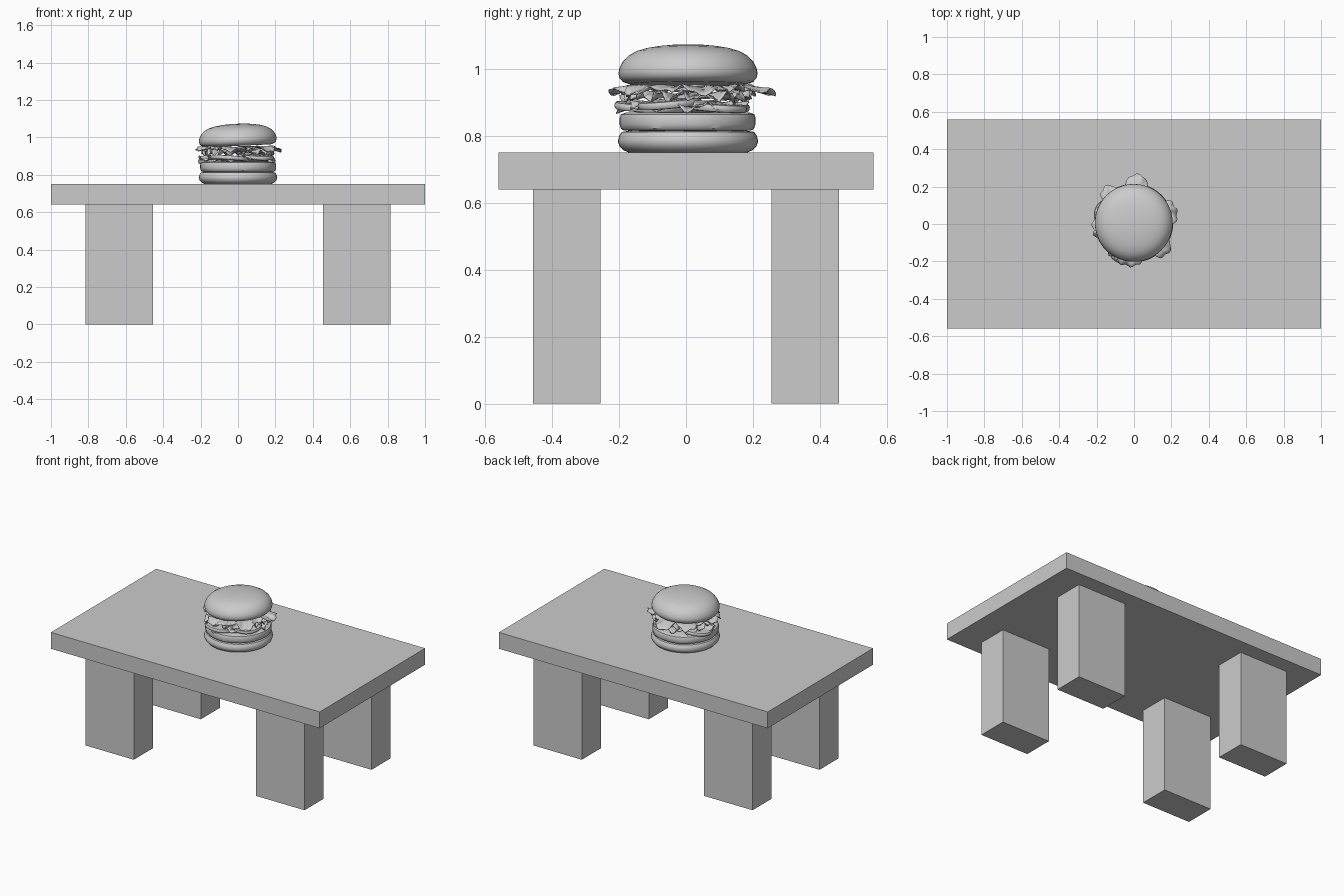
import bpy, bmesh, math
from math import sin, cos, pi, radians
from mathutils import Matrix

if "Cube" in bpy.data.objects:
    bpy.data.objects.remove(bpy.data.objects["Cube"])

CX, CY = 0.0, 0.006   # burger axis


def finish(name, bm, smooth=True):
    bmesh.ops.recalc_face_normals(bm, faces=bm.faces)
    me = bpy.data.meshes.new(name)
    bm.to_mesh(me)
    bm.free()
    ob = bpy.data.objects.new(name, me)
    bpy.context.collection.objects.link(ob)
    if smooth:
        bpy.ops.object.select_all(action='DESELECT')
        bpy.context.view_layer.objects.active = ob
        ob.select_set(True)
        bpy.ops.object.shade_smooth_by_angle(angle=radians(40))
    return ob


def box(name, x0, x1, y0, y1, z0, z1):
    bm = bmesh.new()
    m = Matrix.Translation(((x0 + x1) / 2, (y0 + y1) / 2, (z0 + z1) / 2))
    bmesh.ops.create_cube(bm, size=1, matrix=m @ Matrix.Diagonal((x1 - x0, y1 - y0, z1 - z0, 1)))
    return finish(name, bm, False)


def lathe(name, profile, loc, tilt=(0, 0), seg=48, wobble=0.0, lobes=5):
    """Turn an (r, z) profile about z; both ends are capped to the axis."""
    bm = bmesh.new()
    rings = []
    for r, z in profile:
        ring = []
        for i in range(seg):
            a = 2 * pi * i / seg
            k = 1 + wobble * sin(lobes * a + 20 * z)
            ring.append(bm.verts.new((r * k * cos(a), r * k * sin(a), z)))
        rings.append(ring)
    for a, b in zip(rings, rings[1:]):
        for i in range(seg):
            j = (i + 1) % seg
            bm.faces.new((a[i], a[j], b[j], b[i]))
    bm.faces.new(rings[0][::-1])
    bm.faces.new(rings[-1])
    ob = finish(name, bm)
    ob.location = loc
    ob.rotation_euler = (radians(tilt[0]), radians(tilt[1]), 0)
    return ob


def leaf(name, z, lobes, base, ruffle, freq, droop, phase):
    """Ruffled sheet whose outline bulges at each (angle, reach, width) lobe."""
    bm = bmesh.new()
    n, m = 144, 8
    rows = []
    for j in range(m + 1):
        t = j / m
        row = []
        for i in range(n):
            a = 2 * pi * i / n
            reach = base + 0.006 * sin(freq * a * 2 + phase)
            for ang, ext, w in lobes:
                d = (a - radians(ang) + pi) % (2 * pi) - pi
                reach += ext * math.exp(-(d / radians(w)) ** 4)
            r = 0.05 + (reach - 0.05) * t
            h = z + ruffle * t * t * (sin(freq * a + phase + 2 * t) + 0.5 * sin(2.3 * freq // 1 * a + 5 * t))
            h -= droop * max(0, r - 0.17) / 0.08
            row.append(bm.verts.new((CX + r * cos(a), CY + r * sin(a), h)))
        rows.append(row)
    for p, q in zip(rows, rows[1:]):
        for i in range(n):
            k = (i + 1) % n
            bm.faces.new((p[i], p[k], q[k], q[i]))
    ob = finish(name, bm)
    s = ob.modifiers.new("thickness", 'SOLIDIFY')
    s.thickness = 0.004
    return ob


# Table
box("table_top", -1, 1, -0.56, 0.56, 0.64, 0.75)
for sx, xn in ((-1, "left"), (1, "right")):
    for sy, yn in ((-1, "front"), (1, "back")):
        xs = sorted((sx * 0.455, sx * 0.815))
        ys = sorted((sy * 0.255, sy * 0.457))
        box(f"{yn}_{xn}_leg", *xs, *ys, 0, 0.64)

# Buns and patty
lathe("bottom_bun", [(0.10, 0), (0.178, 0.001), (0.194, 0.008), (0.205, 0.02), (0.21, 0.034),
                     (0.206, 0.05), (0.198, 0.062), (0.17, 0.067)], (CX, CY, 0.75))
lathe("patty", [(0.15, 0), (0.19, 0.001), (0.199, 0.007), (0.203, 0.02), (0.203, 0.04),
                (0.199, 0.05), (0.185, 0.055), (0.12, 0.057)], (CX, CY, 0.815), wobble=0.008, lobes=7)
lathe("top_bun", [(0.12, 0), (0.175, 0.0), (0.195, 0.007), (0.205, 0.018), (0.208, 0.032),
                  (0.205, 0.048), (0.195, 0.067), (0.178, 0.085), (0.155, 0.098), (0.125, 0.107),
                  (0.09, 0.113), (0.05, 0.117), (0.012, 0.118)], (CX, CY, 0.955), tilt=(0, -2.5))

# Tomato slices: (angle, offset, radius, height, tilt)
slices = [(250, 0.125, 0.105, 0.875, (-3, 4)), (160, 0.12, 0.10, 0.868, (4, -6)),
          (50, 0.11, 0.09, 0.875, (-4, 3)), (330, 0.11, 0.095, 0.885, (5, 3))]
for i, (ang, off, r, z, tilt) in enumerate(slices):
    a = radians(ang)
    lathe(f"tomato_slice_{i + 1}", [(r * 0.8, 0), (r * 0.96, 0.002), (r, 0.008), (r, 0.016),
                                    (r * 0.96, 0.022), (r * 0.8, 0.024)],
          (CX + off * cos(a), CY + off * sin(a), z), tilt, 32, 0.015)

# Pickle stack in the middle of the filling
for i, (x, y, r) in enumerate([(0.08, 0.01, 0.075), (0.07, 0.0, 0.07), (0.06, 0.01, 0.06)]):
    lathe(f"pickle_slice_{i + 1}", [(r * 0.94, 0), (r, 0.004), (r, 0.016), (r * 0.94, 0.02)],
          (CX + x, CY + y, 0.885 + 0.024 * i), (2, 0), 32)

# Lettuce: broad lobed leaf under the bun, ragged leaf lower down
leaf("upper_lettuce", 0.949, [(86, 0.066, 15), (17, 0.044, 19), (318, 0.05, 15), (262, 0.04, 20),
                              (188, 0.03, 22), (130, 0.054, 13)], 0.193, 0.009, 13, 0.018, 0.4)
leaf("middle_lettuce", 0.925, [(240, 0.03, 18), (150, 0.02, 15), (30, 0.02, 16)],
     0.187, 0.014, 17, 0.012, 1.7)
leaf("lower_lettuce", 0.893, [(250, 0.035, 20), (175, 0.025, 20), (350, 0.015, 25)],
     0.18, 0.011, 11, 0.015, 2.6)
